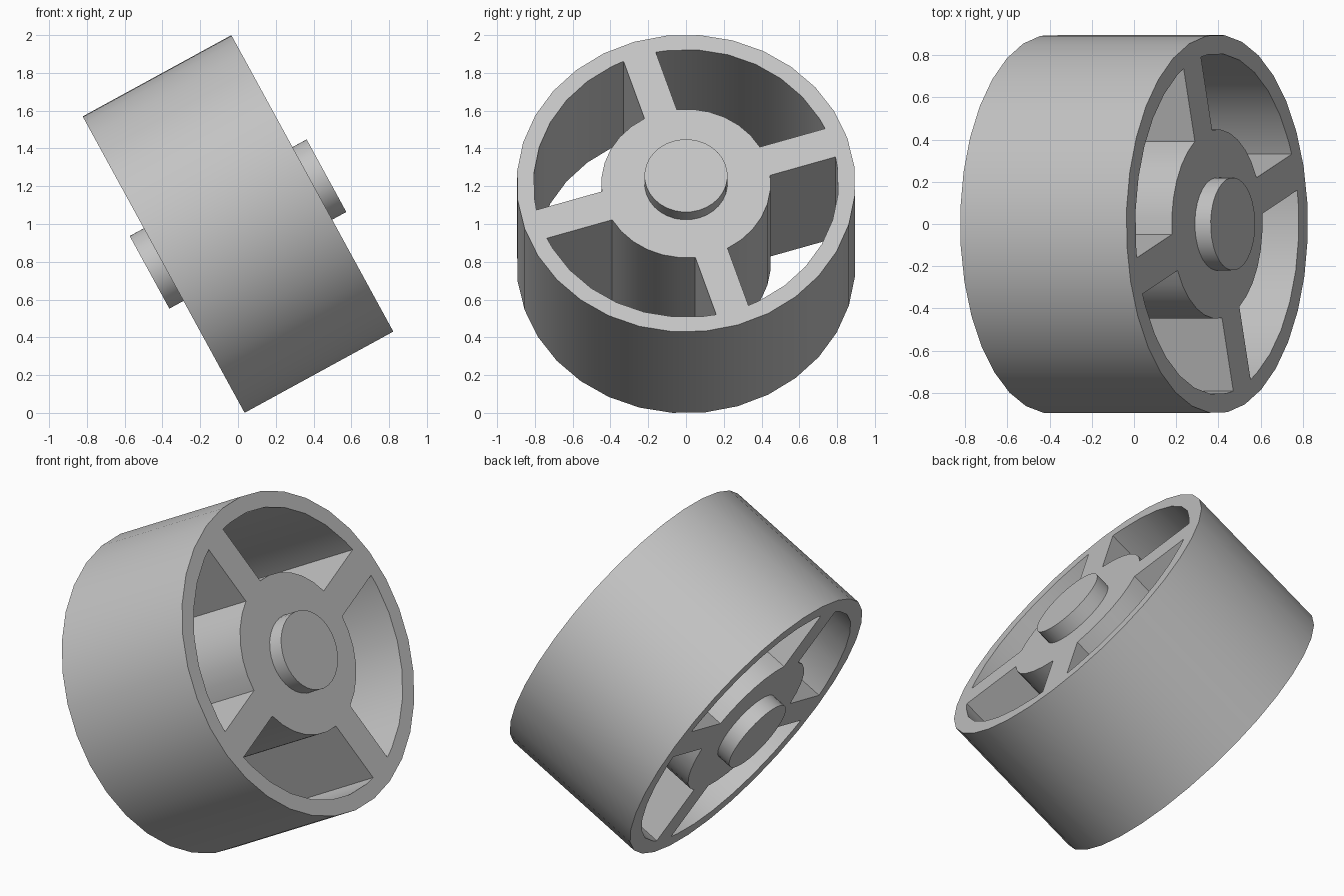
import bpy, bmesh, math
from mathutils import Matrix, Vector

cube = bpy.data.objects.get("Cube")
if cube:
    bpy.data.objects.remove(cube)

R = 0.897              # outer radius; other sizes follow from it
RIM, HUB, SHAFT = 0.9 * R, 0.5 * R, 0.245 * R
HALF_WIDTH, SHAFT_END = 0.5 * R, 0.595 * R
SPOKE_HALF = 0.1 * R
SEGMENTS = 32
STEP = math.tau / SEGMENTS

# Wheel lies in local XY with its axle on local Z, then tilts into place
tilt = math.radians(28.65)
c, s = math.cos(tilt), math.sin(tilt)
axes = Matrix(((0, -s, c), (1, 0, 0), (0, c, s))).to_4x4()
place = Matrix.Translation((0, 0, 1)) @ axes @ Matrix.Rotation(math.radians(17.8), 4, "Z")

grey = bpy.data.materials.new("light_grey")
grey.use_nodes = True
colour = (0.55, 0.55, 0.55, 1)
grey.diffuse_color = colour
grey.node_tree.nodes["Principled BSDF"].inputs["Base Color"].default_value = colour


def polar(radius, angle):
    return Vector((radius * math.cos(angle), radius * math.sin(angle)))


def arc(radius):
    """Quarter arc of a faceted circle, trimmed where the spokes begin."""
    start = math.asin(SPOKE_HALF / radius)
    inner = [i * STEP for i in range(SEGMENTS // 4 + 1)
             if start < i * STEP < math.pi / 2 - start]
    return [polar(radius, a) for a in [start] + inner + [math.pi / 2 - start]]


def finish(obj):
    obj.data.materials.clear()
    obj.data.materials.append(grey)
    obj.matrix_world = place
    bpy.ops.object.select_all(action="DESELECT")
    obj.select_set(True)
    bpy.context.view_layer.objects.active = obj
    bpy.ops.object.shade_smooth_by_angle(angle=math.radians(30))


def extruded(name, outlines, half_depth):
    """Solid from flat outlines; inner outlines become through holes."""
    curve = bpy.data.curves.new(name, "CURVE")
    curve.dimensions, curve.fill_mode = "2D", "BOTH"
    curve.extrude = half_depth
    for points in outlines:
        spline = curve.splines.new("POLY")
        spline.points.add(len(points) - 1)
        for target, p in zip(spline.points, points):
            target.co = (p.x, p.y, 0, 1)
        spline.use_cyclic_u = True
    helper = bpy.data.objects.new(name + "_outline", curve)
    bpy.context.collection.objects.link(helper)
    bpy.context.view_layer.update()
    evaluated = helper.evaluated_get(bpy.context.evaluated_depsgraph_get())
    mesh = bpy.data.meshes.new_from_object(evaluated)
    bpy.data.objects.remove(helper)
    bm = bmesh.new()
    bm.from_mesh(mesh)
    bmesh.ops.remove_doubles(bm, verts=bm.verts, dist=1e-4)
    bmesh.ops.recalc_face_normals(bm, faces=bm.faces)
    bm.to_mesh(mesh)
    bm.free()
    obj = bpy.data.objects.new(name, mesh)
    bpy.context.collection.objects.link(obj)
    finish(obj)


# Rim, hub and four spokes as one solid with four windows
rim = [polar(R, i * STEP) for i in range(SEGMENTS)]
window = arc(RIM) + arc(HUB)[::-1]
windows = [[Matrix.Rotation(k * math.pi / 2, 2) @ p for p in window] for k in range(4)]
extruded("wheel", [rim] + windows, HALF_WIDTH)

# Axle stubs on both faces
for name, side in (("right_axle_stub", -1), ("left_axle_stub", 1)):
    bm = bmesh.new()
    bmesh.ops.create_cone(bm, cap_ends=True, segments=SEGMENTS, radius1=SHAFT,
                          radius2=SHAFT, depth=SHAFT_END - HALF_WIDTH)
    bmesh.ops.translate(bm, verts=bm.verts,
                        vec=(0, 0, side * (SHAFT_END + HALF_WIDTH) / 2))
    mesh = bpy.data.meshes.new(name)
    bm.to_mesh(mesh)
    bm.free()
    stub = bpy.data.objects.new(name, mesh)
    bpy.context.collection.objects.link(stub)
    finish(stub)
